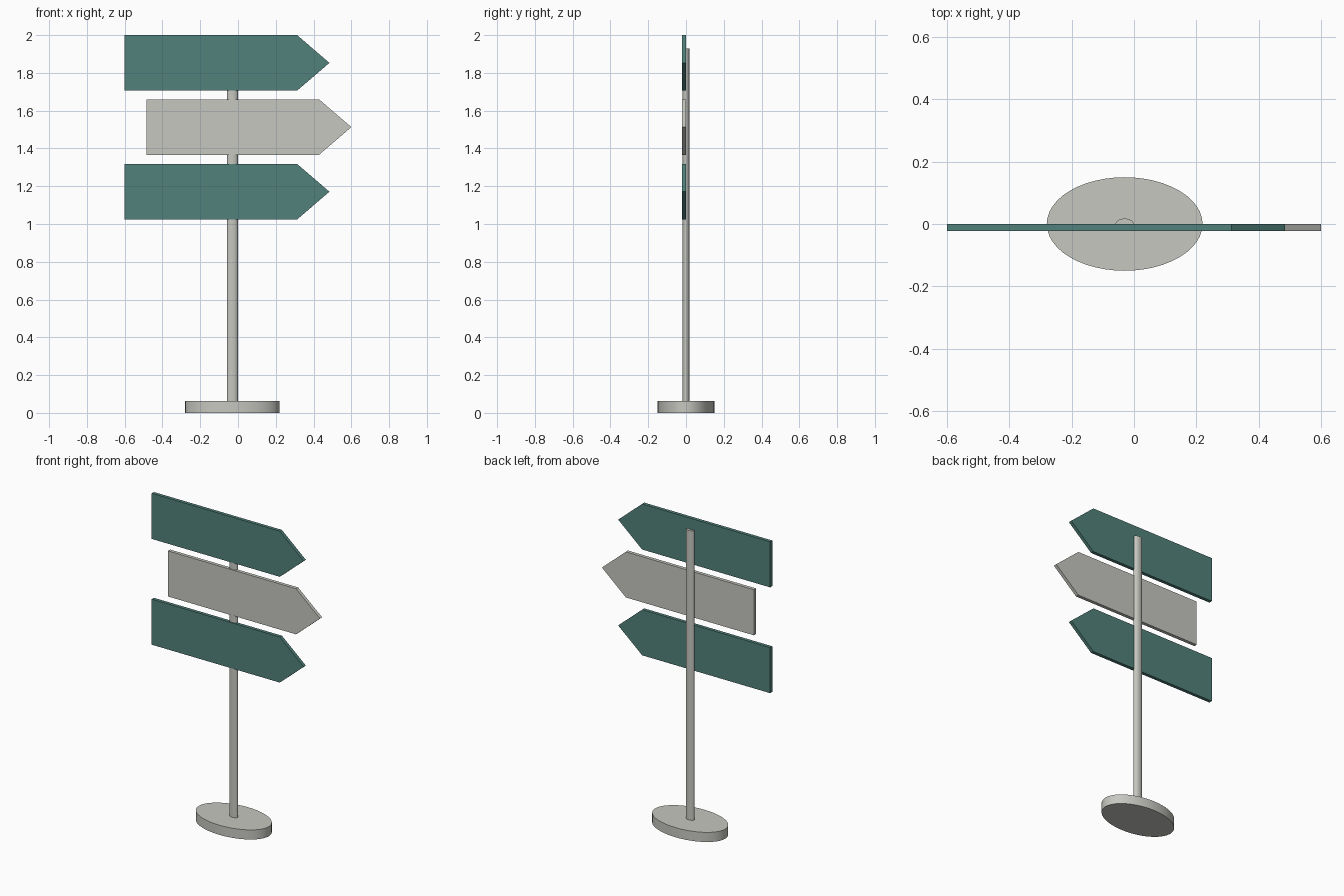
import bpy, bmesh

if "Cube" in bpy.data.objects:
    bpy.data.objects.remove(bpy.data.objects["Cube"])

def material(name, rgb):
    m = bpy.data.materials.new(name)
    m.diffuse_color = (*rgb, 1)
    m.use_nodes = True
    m.node_tree.nodes["Principled BSDF"].inputs["Base Color"].default_value = m.diffuse_color
    return m

grey = material("warm_grey", (0.57, 0.57, 0.53))
teal = material("teal", (0.083, 0.22, 0.197))

CX = -0.03  # pole and base axis

def oval_cylinder(name, rx, ry, z0, z1, sides):
    bpy.ops.mesh.primitive_cylinder_add(vertices=sides, radius=1, depth=1,
                                        location=(CX, 0, (z0 + z1) / 2))
    ob = bpy.context.object
    ob.name = name
    ob.scale = (rx, ry, z1 - z0)
    bpy.ops.object.transform_apply(location=False, rotation=False, scale=True)
    ob.data.materials.append(grey)
    bpy.ops.object.shade_smooth_by_angle()

def arrow_board(name, x0, zc, mat):
    # Pentagon arrow outline, extruded backwards
    h, shoulder, length = 0.147, 0.913, 1.084
    outline = [(0, -h), (shoulder, -h), (length, 0), (shoulder, h), (0, h)]
    bm = bmesh.new()
    face = bm.faces.new([bm.verts.new((x0 + x, -0.022, zc + z)) for x, z in outline])
    ext = bmesh.ops.extrude_face_region(bm, geom=[face])
    moved = [v for v in ext["geom"] if isinstance(v, bmesh.types.BMVert)]
    bmesh.ops.translate(bm, verts=moved, vec=(0, 0.022, 0))
    bmesh.ops.recalc_face_normals(bm, faces=bm.faces)
    mesh = bpy.data.meshes.new(name)
    bm.to_mesh(mesh)
    bm.free()
    mesh.materials.append(mat)
    bpy.context.collection.objects.link(bpy.data.objects.new(name, mesh))

# Base and post
oval_cylinder("base", 0.25, 0.15, 0, 0.062, 48)
oval_cylinder("post", 0.029, 0.0175, 0.06, 1.928, 32)

# Three direction boards
for name, x0, zc, mat in (("top_board", -0.6, 1.853, teal),
                          ("middle_board", -0.484, 1.513, grey),
                          ("bottom_board", -0.6, 1.171, teal)):
    arrow_board(name, x0, zc, mat)
